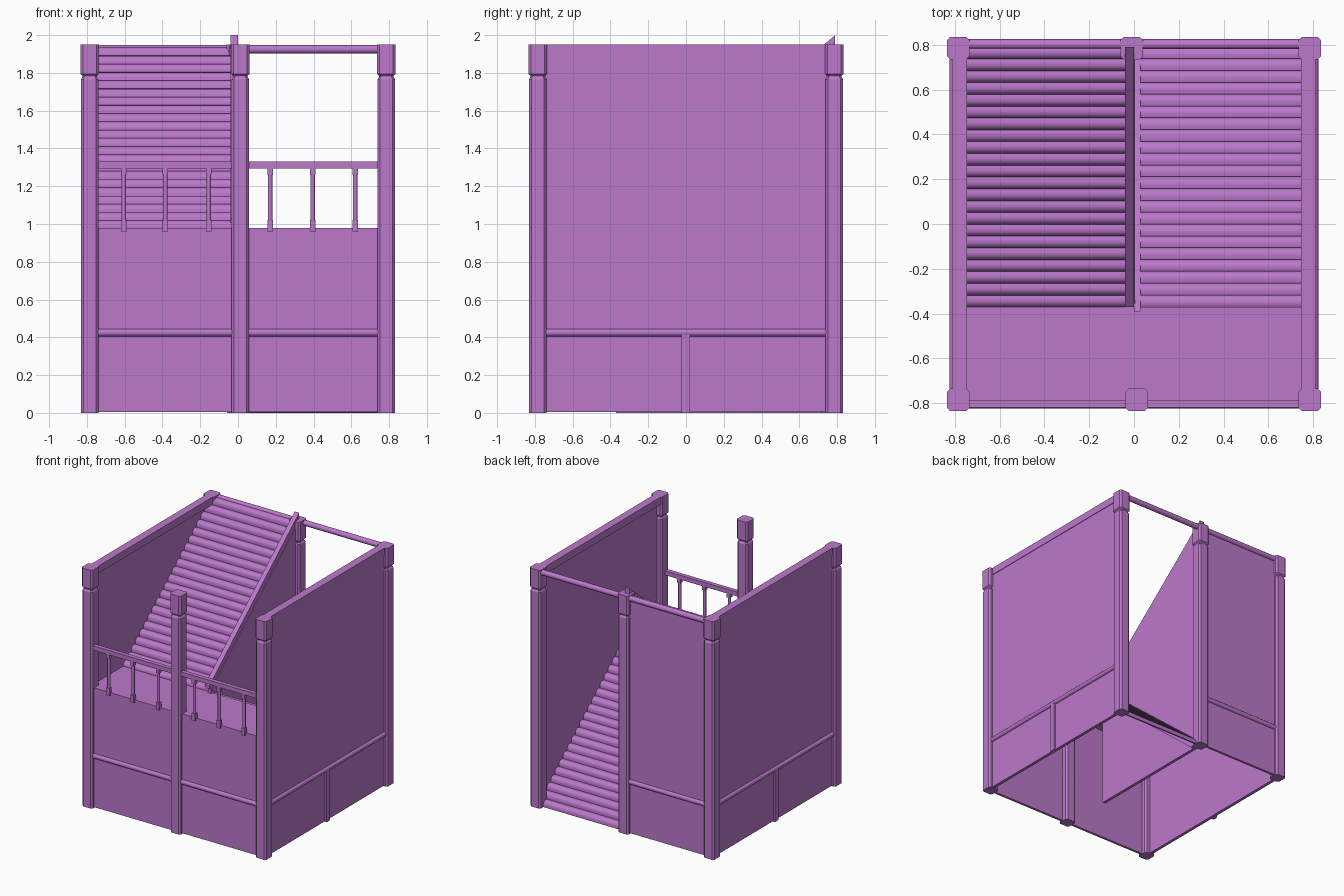
import bpy, bmesh, math
from mathutils import Vector

cube = bpy.data.objects.get("Cube")
if cube:
    bpy.data.objects.remove(cube, do_unlink=True)

purple = bpy.data.materials.new("purple")
purple.use_nodes = True
COLOUR = (0.50, 0.19, 0.60, 1)
purple.diffuse_color = COLOUR
purple.node_tree.nodes["Principled BSDF"].inputs["Base Color"].default_value = COLOUR


def add_object(name, bm, smooth=False):
    bmesh.ops.recalc_face_normals(bm, faces=bm.faces)
    mesh = bpy.data.meshes.new(name)
    bm.to_mesh(mesh)
    bm.free()
    mesh.materials.append(purple)
    obj = bpy.data.objects.new(name, mesh)
    bpy.context.collection.objects.link(obj)
    if smooth:
        bpy.ops.object.select_all(action='DESELECT')
        obj.select_set(True)
        bpy.context.view_layer.objects.active = obj
        bpy.ops.object.shade_smooth_by_angle(angle=math.radians(50))
    return obj


def box(name, x, y, z):
    """Box between the limits given as (low, high) pairs."""
    bm = bmesh.new()
    bmesh.ops.create_cube(bm, size=1)
    for v in bm.verts:
        v.co = [r[0] if c < 0 else r[1] for c, r in zip(v.co, (x, y, z))]
    return add_object(name, bm)


def extrude_x(name, profile, x0, x1, smooth=False):
    """Solid with a (y, z) outline, running from x0 to x1."""
    bm = bmesh.new()
    face = bm.faces.new([bm.verts.new((x0, y, z)) for y, z in profile])
    new = bmesh.ops.extrude_face_region(bm, geom=[face])["geom"]
    moved = [g for g in new if isinstance(g, bmesh.types.BMVert)]
    bmesh.ops.translate(bm, verts=moved, vec=(x1 - x0, 0, 0))
    return add_object(name, bm, smooth)


def rail(name, start, end, radius):
    """Round rail between two points."""
    a, b = Vector(start), Vector(end)
    bm = bmesh.new()
    bmesh.ops.create_cone(bm, cap_ends=True, segments=12, radius1=radius,
                          radius2=radius, depth=(b - a).length)
    turn = (b - a).to_track_quat('Z', 'Y')
    for v in bm.verts:
        v.co = turn @ v.co + (a + b) / 2
    return add_object(name, bm, True)


def post(name, x, y):
    """Chamfered shaft, narrow neck and square cap, as stacked rings."""
    levels = [(0, .047), (1.765, .047), (1.778, .039), (1.785, .039),
              (1.795, .05), (1.95, .05)]
    bm = bmesh.new()
    rings = []
    for z, r in levels:
        c = r * .72
        outline = [(r, -c), (r, c), (c, r), (-c, r), (-r, c), (-r, -c), (-c, -r), (c, -r)]
        rings.append([bm.verts.new((x + px, y + py, z)) for px, py in outline])
    for low, high in zip(rings, rings[1:]):
        for i in range(8):
            j = (i + 1) % 8
            bm.faces.new((low[i], low[j], high[j], high[i]))
    bm.faces.new(rings[0])
    bm.faces.new(rings[-1])
    return add_object(name, bm)


def flight(name, low, high, x0, x1, steps=22):
    """Stair flight: a sloping slab topped with rounded treads."""
    a, b = Vector(low), Vector(high)
    run = b - a
    up = Vector((-run.y, run.x)).normalized()
    if up.y < 0:
        up = -up
    bulge = run.length / steps * .36
    top = []
    for s in range(steps):
        for k in range(6):
            t = k / 6
            top.append(a + run * (s + t) / steps + up * bulge * math.sin(math.pi * t) ** .7)
    top.append(b)
    under = [b - up * .02, a - up * .02]
    under[1].y = max(under[1].y, 0)
    return extrude_x(name, top + under, x0, x1, True)


# Posts
EDGE = .785
for side, x in (("right", -EDGE), ("left", EDGE)):
    post("front_post_" + side, x, -EDGE)
    post("back_post_" + side, x, EDGE)
post("front_post_middle", .012, -EDGE)
post("back_post_middle", -.01, EDGE)

# Side walls with top beam, belt rail and short stud
for side, s in (("right", -1), ("left", 1)):
    def span(a, b):
        return tuple(sorted((s * a, s * b)))
    box("side_wall_" + side, span(.78, .805), (-.78, .78), (.005, 1.93))
    box("top_beam_" + side, span(.745, .81), (-.76, .76), (1.89, 1.95))
    rail("side_belt_rail_" + side, (s * .803, -.76, .425), (s * .803, .76, .425), .02)
    box("side_stud_" + side, span(.80, .82), (-.025, .02), (0, .42))

# Front wall, landing and belt rail
box("front_wall", (-.78, .78), (-.805, -.785), (.005, .98))
box("landing", (-.79, .79), (-.80, -.37), (.95, .98))
rail("front_belt_rail", (-.76, -.803, .425), (.76, -.803, .425), .02)

# Back wall behind the upper flight, with its rails
box("back_wall", (-.78, -.01), (.785, .805), (.005, 1.93))
rail("back_belt_rail", (-.76, .803, .425), (-.02, .803, .425), .02)
rail("back_top_rail", (-.76, .803, 1.925), (.76, .803, 1.925), .022)

# Front balustrade
box("handrail", (-.76, .76), (-.82, -.785), (1.295, 1.33))
for i, x in enumerate((-.605, -.385, -.155, .17, .395, .62)):
    rail("baluster_%d" % i, (x, -.805, 1), (x, -.805, 1.28), .012)
    for end, z in (("foot", (.96, 1.02)), ("head", (1.26, 1.30))):
        box("baluster_%s_%d" % (end, i), (x - .015, x + .015), (-.82, -.79), z)

# Stair flights, dividing wall and stringers
flight("lower_flight", (.79, 0), (-.37, .97), .01, .785)
flight("upper_flight", (-.37, .97), (.79, 1.93), -.785, -.02)
extrude_x("dividing_wall", [(.79, 0), (-.37, 0), (-.37, .98), (.79, 1.94)], -.02, .005)
extrude_x("upper_stringer", [(-.37, .95), (-.37, 1.03), (.79, 2), (.79, 1.90)], -.04, 0)
extrude_x("lower_stringer", [(.77, 0), (.77, .05), (-.39, 1.02), (-.39, .93), (.72, 0)], 0, .03)
